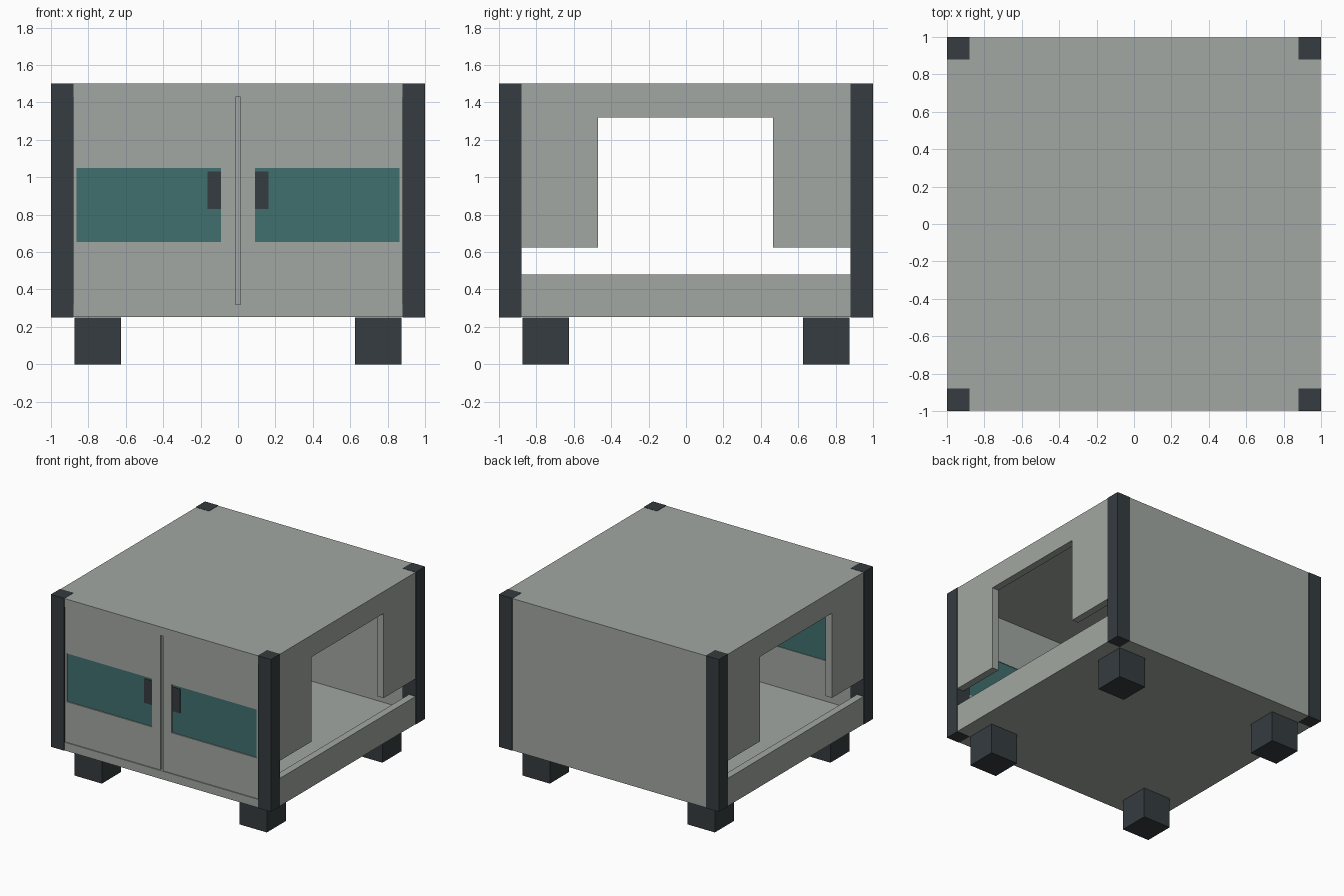
import bpy, bmesh

if "Cube" in bpy.data.objects:
    bpy.data.objects.remove(bpy.data.objects["Cube"])


def material(name, color):
    m = bpy.data.materials.new(name)
    m.diffuse_color = color
    m.use_nodes = True
    m.node_tree.nodes["Principled BSDF"].inputs["Base Color"].default_value = m.diffuse_color
    return m


DARK = material("dark_charcoal", (0.035, 0.045, 0.05, 1))
TEAL = material("teal_glass", (0.05, 0.16, 0.155, 1))
GREY = material("warm_grey", (0.36, 0.39, 0.36, 1))


def finish(bm, name, mat, mirror):
    bmesh.ops.recalc_face_normals(bm, faces=bm.faces)
    me = bpy.data.meshes.new(name)
    bm.to_mesh(me)
    bm.free()
    ob = bpy.data.objects.new(name, me)
    bpy.context.collection.objects.link(ob)
    me.materials.append(mat)
    if mirror:
        mod = ob.modifiers.new("mirror", 'MIRROR')
        mod.use_axis = ("x" in mirror, "y" in mirror, False)
        mod.use_mirror_merge = False
    return ob


def box(name, x, y, z, mat=GREY, mirror=""):
    """Box from (min, max) pairs on each axis."""
    bm = bmesh.new()
    bmesh.ops.create_cube(bm, size=1)
    for v in bm.verts:
        v.co = [(r[0] + r[1]) / 2 + c * (r[1] - r[0]) for r, c in zip((x, y, z), v.co)]
    return finish(bm, name, mat, mirror)


def side_panel(name, outline, x0, x1):
    """Extrude a (y, z) outline along x, mirrored to both sides."""
    bm = bmesh.new()
    face = bm.faces.new([bm.verts.new((x0, y, z)) for y, z in outline])
    ext = bmesh.ops.extrude_face_region(bm, geom=[face])
    verts = [g for g in ext["geom"] if isinstance(g, bmesh.types.BMVert)]
    bmesh.ops.translate(bm, verts=verts, vec=(x1 - x0, 0, 0))
    return finish(bm, name, GREY, "x")


T = 0.06    # wall thickness
E = 0.998   # slabs sit a hair inside the corner posts

# Corner posts and feet
box("corner_posts", (0.88, 1), (0.88, 1), (0.25, 1.502), DARK, "xy")
box("feet", (0.625, 0.875), (0.625, 0.875), (0, 0.25), DARK, "xy")

# Top and bottom slabs
box("top_slab", (-E, E), (-E, E), (1.43, 1.5))
box("bottom_slab", (-E, E), (-E, E), (0.252, 0.32))

# Back wall
box("back_wall", (-0.88, 0.88), (E - T, E), (0.32, 1.43))

# Side walls: upper inverted U and a low rail, open between
side_panel("side_upper_panels",
           [(-0.88, 1.43), (-0.88, 0.625), (-0.47, 0.625), (-0.47, 1.32),
            (0.465, 1.32), (0.465, 0.625), (0.88, 0.625), (0.88, 1.43)], E - T, E)
box("side_lower_rails", (E - T, E), (-0.88, 0.88), (0.32, 0.48), GREY, "x")

# Front doors with window openings
doors = box("front_doors", (0.013, 0.88), (-0.99, -0.99 + T), (0.32, 1.43))
cutter = box("window_cutter", (0.09, 0.863), (-1.1, -0.8), (0.653, 1.05))
cutter.hide_render = True
cutter.hide_set(True)
cut = doors.modifiers.new("window", 'BOOLEAN')
cut.object = cutter
cut.operation = 'DIFFERENCE'
cut.solver = 'EXACT'
mir = doors.modifiers.new("mirror", 'MIRROR')
mir.use_mirror_merge = False

# Strip behind the gap between the doors
box("door_divider", (-0.013, 0.013), (-0.97, -0.93), (0.32, 1.43))

# Window panes and door handles
box("window_panes", (0.09, 0.863), (-0.982, -0.935), (0.653, 1.05), TEAL, "x")
box("door_handles", (0.09, 0.163), (-0.986, -0.97), (0.83, 1.03), DARK, "x")
